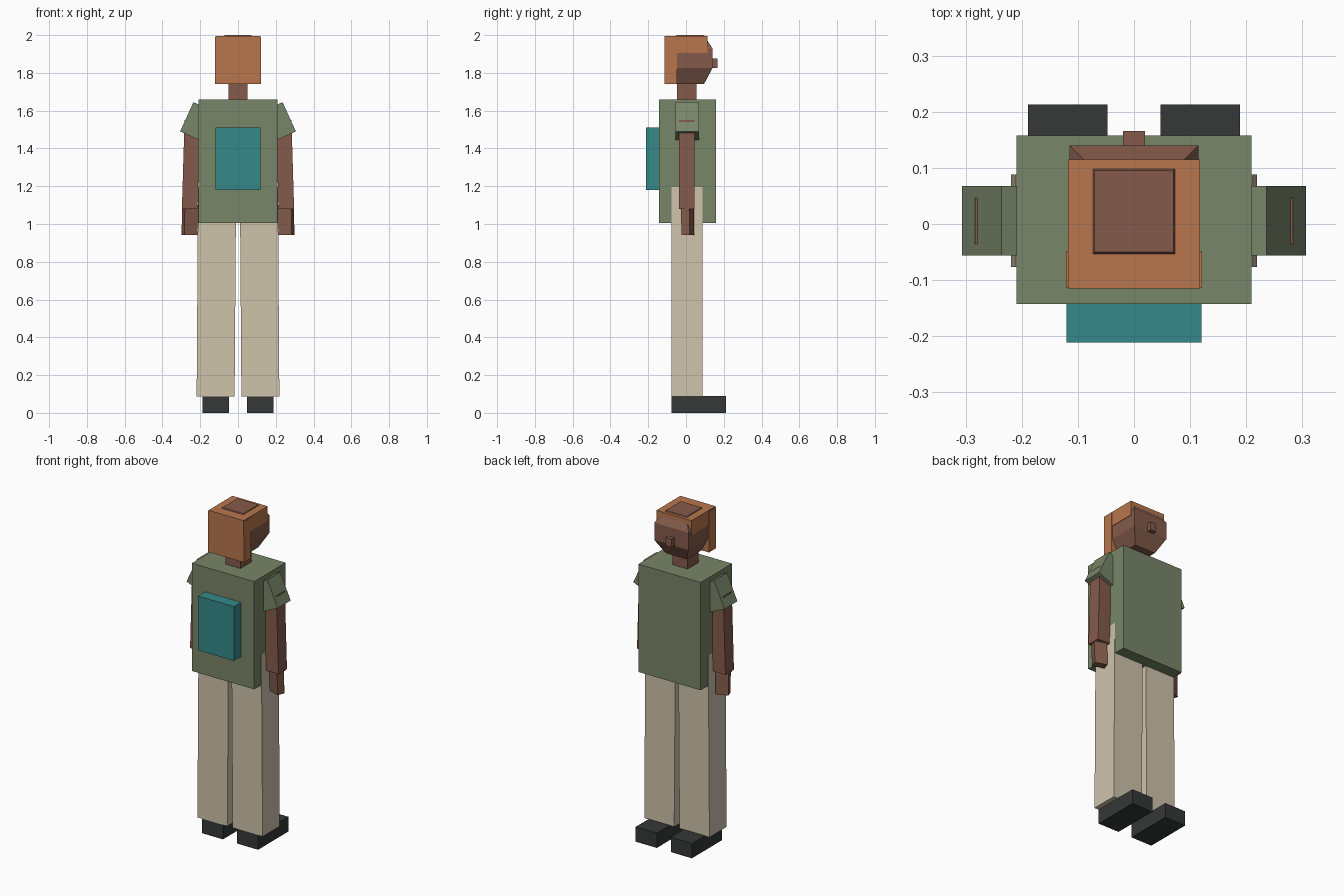
import bpy
import bmesh
from math import radians
from mathutils import Matrix

if "Cube" in bpy.data.objects:
    bpy.data.objects.remove(bpy.data.objects["Cube"])


def material(name, rgb):
    m = bpy.data.materials.new(name)
    m.diffuse_color = (*rgb, 1)
    m.use_nodes = True
    m.node_tree.nodes["Principled BSDF"].inputs["Base Color"].default_value = m.diffuse_color
    return m


skin = material("skin", (0.23, 0.105, 0.07))
hair = material("hair", (0.48, 0.18, 0.075))
shirt = material("shirt", (0.19, 0.24, 0.14))
trousers = material("trousers", (0.62, 0.55, 0.41))
shoe = material("shoe", (0.035, 0.04, 0.038))
teal = material("pack", (0.035, 0.25, 0.25))


def loft(name, mat, levels, mirror=False, matrix=None):
    """Stack of rectangles (z, x0, x1, y0, y1) joined into a closed block."""
    bm = bmesh.new()
    rings = []
    for z, x0, x1, y0, y1 in levels:
        rings.append([bm.verts.new((x, y, z)) for x, y in
                      ((x0, y0), (x1, y0), (x1, y1), (x0, y1))])
    for lo, hi in zip(rings, rings[1:]):
        for i in range(4):
            j = (i + 1) % 4
            bm.faces.new((lo[i], lo[j], hi[j], hi[i]))
    bm.faces.new(rings[0][::-1])
    bm.faces.new(rings[-1])
    if matrix:
        bm.transform(matrix)
    me = bpy.data.meshes.new(name)
    bm.to_mesh(me)
    bm.free()
    me.materials.append(mat)
    ob = bpy.data.objects.new(name, me)
    bpy.context.collection.objects.link(ob)
    if mirror:
        ob.modifiers.new("mirror", 'MIRROR')
    return ob


def box(name, mat, x0, x1, y0, y1, z0, z1, **kw):
    return loft(name, mat, [(z0, x0, x1, y0, y1), (z1, x0, x1, y0, y1)], **kw)


# Torso and backpack
box("torso", shirt, -0.209, 0.209, -0.143, 0.158, 1.005, 1.66)
box("backpack", teal, -0.12, 0.12, -0.211, -0.14, 1.18, 1.51)

# Legs and shoes
loft("legs", trousers, [(0.088, 0.018, 0.219, -0.077, 0.088),
                        (1.195, 0.01, 0.2115, -0.077, 0.088)], mirror=True)
box("shoes", shoe, 0.047, 0.189, -0.077, 0.213, 0, 0.09, mirror=True)

# Sleeves, hung from the outer top edge and swung outwards
swing = Matrix.Translation((0.236, 0, 1.645)) @ Matrix.Rotation(radians(-24.5), 4, 'Y')
box("sleeves", shirt, -0.11, 0, -0.056, 0.068, -0.17, 0, mirror=True, matrix=swing)

# Arms and turned hands
loft("arms", skin, [(1.08, 0.214, 0.297, -0.036, 0.046),
                    (1.55, 0.202, 0.283, -0.036, 0.046)], mirror=True)
turn = Matrix.Translation((0.255, 0.008, 0)) @ Matrix.Rotation(radians(-19), 4, 'Z')
loft("hands", skin, [(0.943, -0.037, 0.037, -0.02, 0.025),
                     (1.1, -0.037, 0.037, -0.026, 0.022)], mirror=True, matrix=turn)

# Neck, head with tapered crown and jaw, nose
box("neck", skin, -0.05, 0.05, -0.048, 0.056, 1.64, 1.76)
loft("head", skin, [(1.74, -0.07, 0.07, -0.05, 0.095),
                    (1.825, -0.115, 0.115, -0.095, 0.14),
                    (1.93, -0.115, 0.115, -0.095, 0.14),
                    (2.0, -0.07, 0.07, -0.05, 0.095)])
box("nose", skin, -0.02, 0.02, 0.13, 0.166, 1.825, 1.875)

# Hair cap and back panel
box("hair_cap", hair, -0.118, 0.118, -0.115, 0.115, 1.905, 1.995)
box("hair_back", hair, -0.121, 0.121, -0.113, -0.048, 1.74, 1.99)
